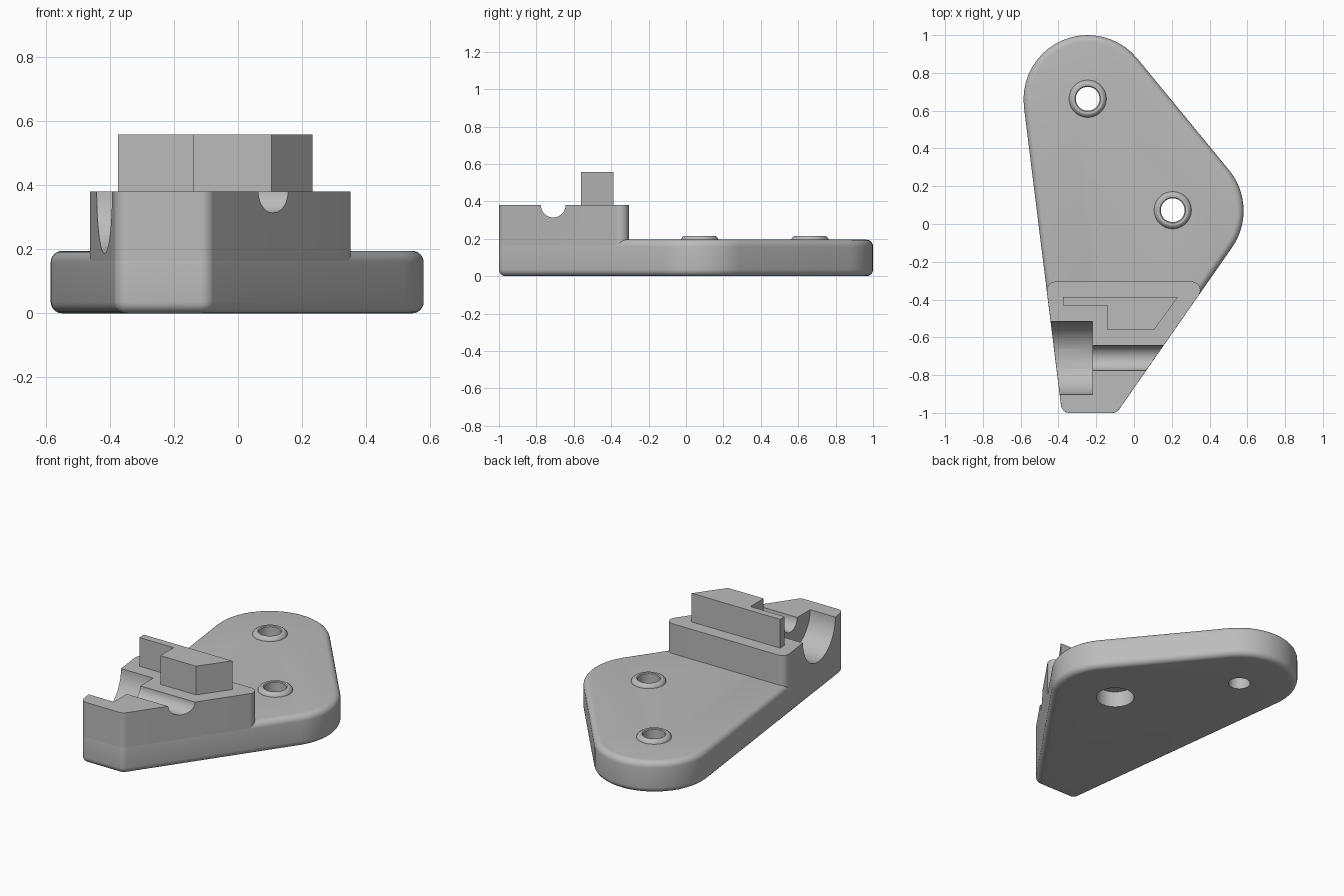
import bpy, bmesh
from math import pi, sin, cos, acos, atan2, radians
from mathutils import Vector, Matrix

if "Cube" in bpy.data.objects:
    bpy.data.objects.remove(bpy.data.objects["Cube"])

grey = bpy.data.materials.new("light grey")
grey.use_nodes = True
GREY = (0.5, 0.5, 0.5, 1)
grey.diffuse_color = GREY
grey.node_tree.nodes["Principled BSDF"].inputs["Base Color"].default_value = GREY


def make_object(name, bm):
    bmesh.ops.recalc_face_normals(bm, faces=bm.faces)
    mesh = bpy.data.meshes.new(name)
    bm.to_mesh(mesh)
    bm.free()
    mesh.materials.append(grey)
    obj = bpy.data.objects.new(name, mesh)
    bpy.context.collection.objects.link(obj)
    return obj


def tangent_angle(a, b):
    """Direction of the outer normal of the line touching circles a and b."""
    d = Vector((b[0] - a[0], b[1] - a[1]))
    return atan2(d.y, d.x) - acos((a[2] - b[2]) / d.length)


def hull_outline(circles, inset=0, steps=20):
    """Counter-clockwise outline wrapped round circles (x, y, radius)."""
    pts = []
    n = len(circles)
    for i, c in enumerate(circles):
        start = tangent_angle(circles[i - 1], c)
        sweep = (tangent_angle(c, circles[(i + 1) % n]) - start) % (2 * pi)
        for k in range(steps + 1):
            a = start + sweep * k / steps
            r = c[2] - inset
            pts.append((c[0] + r * cos(a), c[1] + r * sin(a)))
    return pts


def loft(name, layers):
    """Solid from stacked outlines: list of (points, z)."""
    bm = bmesh.new()
    rings = [[bm.verts.new((x, y, z)) for x, y in pts] for pts, z in layers]
    n = len(rings[0])
    for low, high in zip(rings, rings[1:]):
        for i in range(n):
            j = (i + 1) % n
            bm.faces.new((low[i], low[j], high[j], high[i]))
    bm.faces.new(rings[0][::-1])
    bm.faces.new(rings[-1])
    return make_object(name, bm)


def cylinder(name, centre, radius, length, along_x=False):
    bm = bmesh.new()
    turn = Matrix.Rotation(pi / 2, 4, "Y") if along_x else Matrix()
    bmesh.ops.create_cone(bm, cap_ends=True, segments=64, radius1=radius, radius2=radius,
                          depth=length, matrix=Matrix.Translation(centre) @ turn)
    return make_object(name, bm)


def cut(target, cutter):
    bpy.context.view_layer.objects.active = target
    mod = target.modifiers.new("cut", "BOOLEAN")
    mod.operation = "DIFFERENCE"
    mod.solver = "EXACT"
    mod.object = cutter
    bpy.ops.object.modifier_apply(modifier=mod.name)


# Base plate: rounded outline with filleted top and bottom edges
FILLET, PLATE_TOP, BLOCK_TOP = 0.036, 0.195, 0.38
front_left = (-0.115, -0.955, 0.045)
side_lobe = (0.24, 0.07, 0.34)
back_lobe = (-0.245, 0.66, 0.34)
front_right = (-0.342, -0.955, 0.045)
outline = [front_left, side_lobe, back_lobe, front_right]
layers = []
for k in range(7):
    a = k / 6 * pi / 2
    layers.append((hull_outline(outline, FILLET * (1 - sin(a))), FILLET * (1 - cos(a))))
layers += [(pts, PLATE_TOP - z) for pts, z in reversed(layers)]
plate = loft("base_plate", layers)


# Raised front block, its walls flush with the plate
def slide(corner, angle, y):
    """Move a corner circle along the wall with this normal angle."""
    t = Vector((-sin(angle), cos(angle)))
    return (corner[0] + t.x * (y - corner[1]) / t.y, y, corner[2])


block_y = -0.305 - front_left[2]
block_outline = hull_outline([
    front_left,
    slide(front_left, tangent_angle(front_left, side_lobe), block_y),
    slide(front_right, tangent_angle(back_lobe, front_right), block_y),
    front_right], 0.0005)
block = loft("front_block", [(block_outline, 0.08), (block_outline, BLOCK_TOP)])

# Stepped tab on top of the block
tab_outline = [(-0.375, -0.387), (-0.375, -0.432), (-0.14, -0.432),
               (-0.14, -0.562), (0.105, -0.562), (0.232, -0.387)]
tab = loft("top_tab", [(tab_outline, BLOCK_TOP - 0.002), (tab_outline, 0.558)])

# Half-round wide seat and narrow channel across the block
seat = cylinder("seat_cutter", (-0.52, -0.71, BLOCK_TOP), 0.193, 0.6, True)
channel = cylinder("channel_cutter", (0.1, -0.71, BLOCK_TOP), 0.066, 0.7, True)
cut(block, seat)
cut(block, channel)
cut(plate, seat)

# Screw holes, one with a counterbore underneath
HOLE = 0.063
hole_centres = {"back": (-0.245, 0.663), "side": (0.205, 0.073)}
cutters = [seat, channel]
for label, (x, y) in hole_centres.items():
    cutters.append(cylinder(label + "_hole_cutter", (x, y, 0.1), HOLE, 0.6))
    cut(plate, cutters[-1])
cutters.append(cylinder("counterbore_cutter", (*hole_centres["side"], 0), 0.11, 0.2))
cut(plate, cutters[-1])
for c in cutters:
    bpy.data.objects.remove(c)


# Raised ring round each hole
def boss(name, x, y, segments=64):
    profile = [(HOLE, 0.185), (0.1, 0.185), (0.098, 0.2), (0.092, 0.21),
               (0.082, 0.216), (0.068, 0.216), (HOLE, 0.212)]
    bm = bmesh.new()
    rings = []
    for k in range(segments):
        a = 2 * pi * k / segments
        rings.append([bm.verts.new((x + r * cos(a), y + r * sin(a), z)) for r, z in profile])
    n = len(profile)
    for k in range(segments):
        p, q = rings[k - 1], rings[k]
        for i in range(n):
            j = (i + 1) % n
            bm.faces.new((p[i], q[i], q[j], p[j]))
    return make_object(name, bm)


parts = [plate, block, tab]
for label, (x, y) in hole_centres.items():
    parts.append(boss(label + "_hole_ring", x, y))

# Smooth curved surfaces, keep real edges sharp
for obj in bpy.context.selected_objects:
    obj.select_set(False)
for obj in parts:
    obj.select_set(True)
bpy.context.view_layer.objects.active = plate
bpy.ops.object.shade_smooth_by_angle(angle=radians(30))
